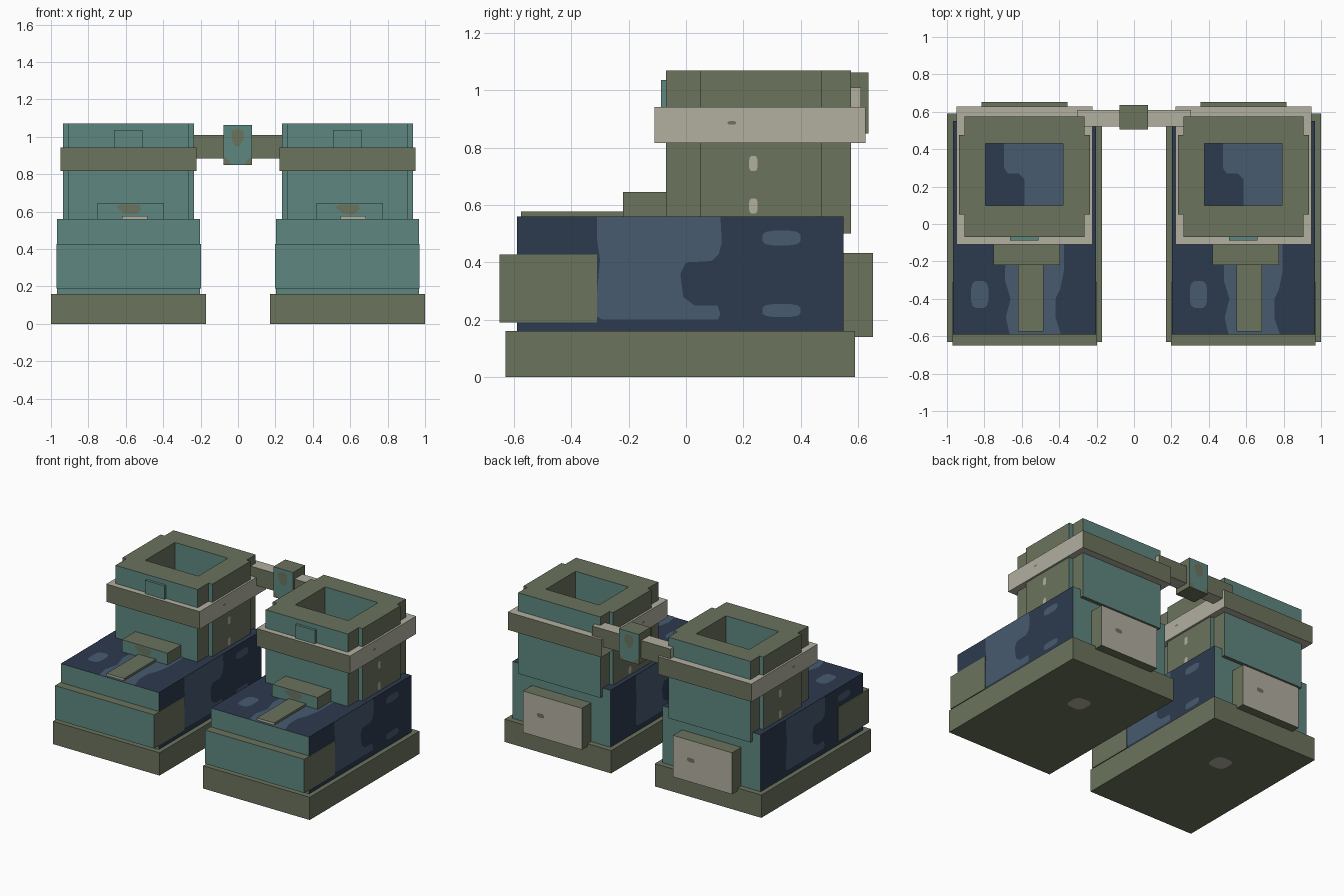
import bpy, bmesh, math
from mathutils import Vector

if "Cube" in bpy.data.objects:
    bpy.data.objects.remove(bpy.data.objects["Cube"])


def lin(c):
    c /= 255
    return c / 12.92 if c < 0.04045 else ((c + 0.055) / 1.055) ** 2.4


def material(name, r, g, b):
    m = bpy.data.materials.new(name)
    m.diffuse_color = (lin(r), lin(g), lin(b), 1)
    m.use_nodes = True
    m.node_tree.nodes["Principled BSDF"].inputs["Base Color"].default_value = m.diffuse_color
    return m


OLIVE = material("olive", 107, 115, 92)
TEAL = material("teal", 95, 135, 128)
BEIGE = material("beige", 178, 175, 160)
NAVY = material("navy", 44, 58, 78)
BLUE = material("slate blue", 71, 91, 112)


def finish(name, bm, mats):
    """Make an object; faces take the material of their x, y or z direction."""
    if len(mats) == 3:
        bmesh.ops.recalc_face_normals(bm, faces=bm.faces)
        for f in bm.faces:
            n = [abs(c) for c in f.normal]
            f.material_index = n.index(max(n))
    me = bpy.data.meshes.new(name)
    bm.to_mesh(me)
    bm.free()
    for m in mats:
        me.materials.append(m)
    ob = bpy.data.objects.new(name, me)
    bpy.context.collection.objects.link(ob)
    return ob


def box(name, x, y, z, mats, cx=0):
    bm = bmesh.new()
    bmesh.ops.create_cube(bm, size=1)
    for v in bm.verts:
        v.co = [r[0] if c < 0 else r[1] for c, r in zip(v.co, (x, y, z))]
        v.co.x += cx
    return finish(name, bm, mats)


def ring(name, x, y, hx, hy, z, mats, cx):
    """Rectangular tube with outer ranges x, y and hole ranges hx, hy."""
    bm = bmesh.new()
    loops = []
    for rx, ry, h in ((x, y, z[0]), (x, y, z[1]), (hx, hy, z[1]), (hx, hy, z[0])):
        loops.append([bm.verts.new((rx[i] + cx, ry[j], h))
                      for i, j in ((0, 0), (1, 0), (1, 1), (0, 1))])
    for k in range(4):
        a, b = loops[k], loops[(k + 1) % 4]
        for i in range(4):
            j = (i + 1) % 4
            bm.faces.new((a[i], a[j], b[j], b[i]))
    return finish(name, bm, mats)


def plate(name, axis, sign, level, pts, mat, cx=0):
    """Flat painted patch just off a surface facing sign * axis."""
    bm = bmesh.new()
    vs = []
    for p in pts:
        co = list(p)
        co.insert(axis, level + sign * 0.002)
        vs.append(bm.verts.new(Vector(co) + Vector((cx, 0, 0))))
    f = bm.faces.new(vs)
    f.normal_update()
    if f.normal[axis] * sign < 0:
        f.normal_flip()
    bmesh.ops.triangulate(bm, faces=bm.faces)
    return finish(name, bm, [mat])


def oval(u, v, ru, rv):
    """Rounded spot, squarish like a superellipse."""
    pts = []
    for i in range(12):
        a = (i + 0.5) * math.tau / 12
        c, s = math.cos(a), math.sin(a)
        pts.append((u + ru * math.copysign(abs(c) ** 0.6, c),
                    v + rv * math.copysign(abs(s) ** 0.6, s)))
    return pts


PANEL = (OLIVE, TEAL, OLIVE)
TRIM = (BEIGE, OLIVE, BEIGE)

# camouflage outlines for the foot sides (y, z) and top (x, y)
side_camo = [(-0.31, 0.56), (-0.31, 0.48), (-0.3, 0.41), (-0.31, 0.3), (-0.31, 0.21),
             (-0.29, 0.2), (0.11, 0.2), (0.12, 0.22), (0.11, 0.25), (0.03, 0.25),
             (-0.01, 0.28), (-0.02, 0.36), (0, 0.4), (0.09, 0.405), (0.115, 0.43),
             (0.125, 0.47), (0.12, 0.56)]
top_camo = [(-0.08, -0.59), (-0.1, -0.5), (-0.075, -0.4), (-0.105, -0.3), (-0.1, -0.1),
            (0, 0), (0, 0.24), (-0.03, 0.27), (-0.09, 0.27), (-0.11, 0.3), (-0.11, 0.43),
            (0.21, 0.43), (0.21, -0.25), (0.19, -0.35), (0.165, -0.4), (0.165, -0.5),
            (0.195, -0.59)]

for side, cx in (("left", -0.585), ("right", 0.585)):
    # sole, foot, toe cap and heel
    box(side + "_sole", (-0.415, 0.415), (-0.63, 0.59), (0, 0.16), (OLIVE,) * 3, cx)
    box(side + "_foot", (-0.382, 0.382), (-0.59, 0.55), (0.16, 0.56), (NAVY, TEAL, NAVY), cx)
    box(side + "_toe_cap", (-0.386, 0.386), (-0.65, -0.31), (0.19, 0.427), PANEL, cx)
    box(side + "_heel", (-0.23, 0.23), (0.5, 0.652), (0.14, 0.432), (OLIVE, BEIGE, OLIVE), cx)

    # hollow shaft with raised side panels, collar ring and front tag
    ring(side + "_shaft", (-0.32, 0.32), (-0.07, 0.575), (-0.208, 0.205), (0.1, 0.43),
         (0.5, 1.07), PANEL, cx)
    for s in (-1, 1):
        box(side + "_shaft_panel", sorted((s * 0.32, s * 0.35)), (0.05, 0.475), (0.5, 1.07),
            PANEL, cx)
    ring(side + "_collar", (-0.364, 0.364), (-0.11, 0.627), (-0.3, 0.3), (-0.05, 0.55),
         (0.817, 0.942), TRIM, cx)
    box(side + "_front_tag", (-0.077, 0.075), (-0.088, -0.05), (0.94, 1.037), (TEAL,) * 3, cx)

    # tongue block and lace strip
    box(side + "_tongue", (-0.165, 0.19), (-0.22, -0.05), (0.55, 0.645), PANEL, cx)
    box(side + "_lace_strip", (-0.036, 0.1), (-0.575, -0.2), (0.55, 0.578),
        (OLIVE, BEIGE, OLIVE), cx)

    # camouflage patches on the foot, turned half round on the other side
    plate(side + "_top_patch", 2, 1, 0.56, top_camo, BLUE, cx)
    plate(side + "_top_spot", 2, 1, 0.56, oval(-0.24, -0.377, 0.047, 0.074), BLUE, cx)
    for s in (-1, 1):
        for i, pts in enumerate((side_camo, oval(0.333, 0.485, 0.068, 0.026),
                                 oval(0.333, 0.232, 0.068, 0.023))):
            if s < 0:
                if i == 2:
                    continue
                pts = [(-0.04 - y, z) for y, z in pts]
            plate(side + "_side_patch", 0, s, s * 0.382, pts, BLUE, cx)
        # pale wear spots on the shaft and a dark one on the collar
        y0 = 0.235 if s > 0 else 0.29
        for z in (0.745, 0.597):
            plate(side + "_shaft_spot", 0, s, s * 0.35, oval(y0, z, 0.015, 0.027), BEIGE, cx)
        plate(side + "_collar_spot", 0, s, s * 0.364, oval(0.16, 0.887, 0.015, 0.006), OLIVE, cx)

    # spots on the heel, the tongue front and under the sole
    plate(side + "_heel_spot", 1, 1, 0.652, oval(0.09, 0.295, 0.028, 0.015), OLIVE, cx)
    plate(side + "_tongue_spot", 1, -1, -0.22,
          [(-0.068, 0.625), (-0.045, 0.638), (0.055, 0.638), (0.068, 0.615), (0.045, 0.592),
           (0.015, 0.584), (-0.03, 0.595)], OLIVE, cx)
    plate(side + "_sole_spot", 2, -1, 0, oval(0.02, 0.18, 0.065, 0.065), BEIGE, cx)

# bar and buckle joining the pair
box("link_bar", (-0.305, 0.305), (0.52, 0.61), (0.885, 1.01), TRIM)
box("link_block", (-0.078, 0.076), (0.505, 0.637), (0.85, 1.062), PANEL)
for s, y in ((-1, 0.505), (1, 0.637)):
    plate("link_spot", 1, s, y, [(-0.035, 1.03), (0, 1.045), (0.03, 1.03), (0.03, 0.985),
                                 (0.005, 0.945), (-0.02, 0.955), (-0.035, 0.99)], OLIVE)
    for d in (-1, 1):
        plate("link_corner", 1, s, y, [(d * 0.076, 0.85), (d * 0.035, 0.85), (d * 0.05, 0.875),
                                       (d * 0.076, 0.895)], OLIVE)
